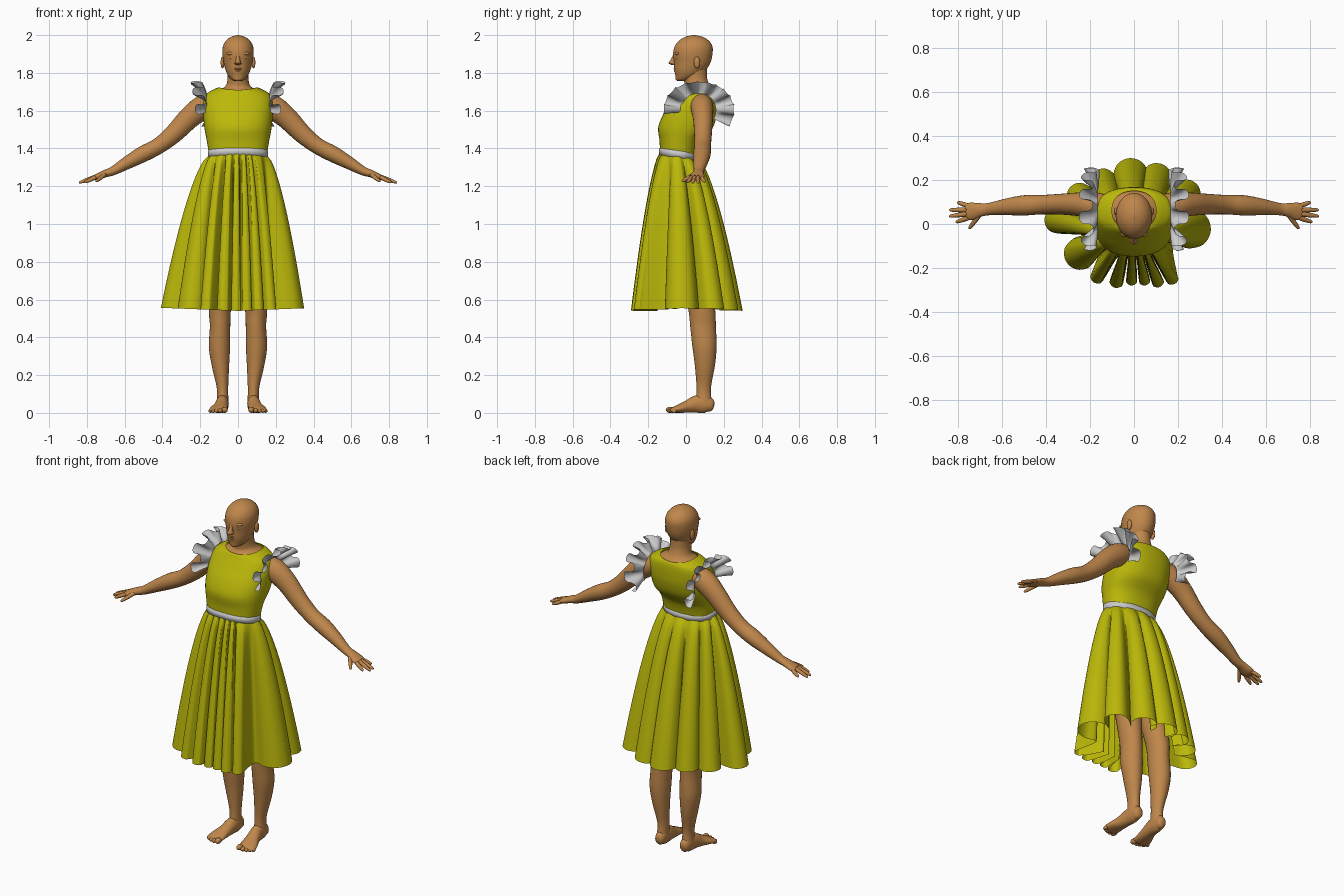
import bpy, bmesh
from math import sin, cos, pi, radians
from mathutils import Vector, Matrix

if "Cube" in bpy.data.objects:
    bpy.data.objects.remove(bpy.data.objects["Cube"])


def material(name, rgb):
    m = bpy.data.materials.new(name)
    m.diffuse_color = (*rgb, 1)
    m.use_nodes = True
    m.node_tree.nodes["Principled BSDF"].inputs["Base Color"].default_value = m.diffuse_color
    return m


SKIN = material("skin", (0.52, 0.24, 0.07))
CLOTH = material("yellow_cloth", (0.50, 0.48, 0.003))


def spline(keys, n, closed=False):
    """Catmull-Rom interpolation of tuples, n steps per key."""
    out, c = [], len(keys)
    get = (lambda i: keys[i % c]) if closed else (lambda i: keys[max(0, min(c - 1, i))])
    for i in range(c if closed else c - 1):
        for k in range(n):
            t = k / n
            p = zip(get(i - 1), get(i), get(i + 1), get(i + 2))
            out.append(tuple(0.5 * (2 * b + (d - a) * t + (2 * a - 5 * b + 4 * d - e) * t * t
                                    + (3 * b - a - 3 * d + e) * t ** 3) for a, b, d, e in p))
    return out if closed else out + [tuple(keys[-1])]


def skin_rings(name, rings, mat=None, closed=True, caps=False, mirror=False):
    """Bridge a list of equal-length point rings into a smooth mesh object."""
    n = len(rings[0])
    faces = []
    for r in range(len(rings) - 1):
        for i in range(n if closed else n - 1):
            j = (i + 1) % n
            faces.append((r * n + i, r * n + j, (r + 1) * n + j, (r + 1) * n + i))
    if caps:
        faces += [tuple(reversed(range(n))), tuple(range((len(rings) - 1) * n, len(rings) * n))]
    me = bpy.data.meshes.new(name)
    me.from_pydata([tuple(p) for r in rings for p in r], [], faces)
    me.shade_smooth()
    if mat:
        me.materials.append(mat)
    ob = bpy.data.objects.new(name, me)
    bpy.context.collection.objects.link(ob)
    if mirror:
        ob.modifiers.new("mirror", 'MIRROR')
    return ob


def sections(name, keys, mat, n=5, power=2.0, seg=40, **kw):
    """Loft horizontal sections (cx, cy, z, half_x, half_y, dip, tilt)."""
    keys = [tuple(k) + (0,) * (7 - len(k)) for k in keys]
    rings = []
    for cx, cy, z, hx, hy, dip, tilt in spline(keys, n):
        ring = []
        for i in range(seg):
            c, s = cos(2 * pi * i / seg), sin(2 * pi * i / seg)
            f = (abs(c) ** power + abs(s) ** power) ** (-1 / power)
            ring.append((cx + hx * c * f, cy + hy * s * f, z - dip * s * s - tilt * s))
        rings.append(ring)
    return skin_rings(name, rings, mat, **kw)


def tube(name, keys, mat, n=4, seg=16, **kw):
    """Sweep an ellipse along a path of (x, y, z, half_side, half_up)."""
    pts = spline(keys, n)
    rings = []
    for i, p in enumerate(pts):
        a, b = pts[max(0, i - 1)], pts[min(len(pts) - 1, i + 1)]
        d = (Vector(b[:3]) - Vector(a[:3])).normalized()
        side = d.cross(Vector((0, 0, 1))).normalized()
        up = side.cross(d)
        rings.append([Vector(p[:3]) + side * p[3] * cos(2 * pi * k / seg) + up * p[4] * sin(2 * pi * k / seg)
                      for k in range(seg)])
    return skin_rings(name, rings, mat, caps=True, mirror=True, **kw)


def blob(name, loc, size, mirror=False):
    """Ellipsoid of skin for small body features."""
    me = bpy.data.meshes.new(name)
    bm = bmesh.new()
    bmesh.ops.create_uvsphere(bm, u_segments=20, v_segments=12, radius=1,
                              matrix=Matrix.Translation(loc) @ Matrix.Diagonal((*size, 1)))
    bm.to_mesh(me)
    bm.free()
    me.shade_smooth()
    me.materials.append(SKIN)
    ob = bpy.data.objects.new(name, me)
    bpy.context.collection.objects.link(ob)
    if mirror:
        ob.modifiers.new("mirror", 'MIRROR')


# Head, neck and face
sections("head", [(0, -.02, 1.757, .016, .025), (0, -.008, 1.765, .034, .046), (0, .008, 1.785, .052, .064),
                  (0, .022, 1.815, .066, .084), (0, .033, 1.855, .076, .097), (0, .036, 1.90, .083, .104),
                  (0, .040, 1.94, .080, .100), (0, .042, 1.97, .064, .079), (0, .042, 1.99, .038, .048),
                  (0, .042, 2.0, .006, .008)], SKIN, caps=True)
sections("neck", [(0, .06, 1.66, .150, .098), (0, .062, 1.705, .112, .086), (0, .06, 1.728, .068, .068),
                  (0, .05, 1.77, .055, .062), (0, .045, 1.83, .056, .065)], SKIN)
sections("nose", [(0, -.066, 1.842, .012, .010), (0, -.073, 1.850, .018, .020), (0, -.070, 1.86, .013, .017),
                  (0, -.063, 1.885, .009, .010), (0, -.058, 1.905, .008, .006)], SKIN, caps=True, seg=16)
blob("upper_lip", (0, -.053, 1.822), (.024, .013, .006))
blob("lower_lip", (0, -.051, 1.811), (.020, .013, .007))
blob("chin", (0, -.038, 1.780), (.024, .018, .017))
blob("brow", (.033, -.046, 1.902), (.028, .014, .010), True)
blob("eye", (.032, -.045, 1.880), (.015, .013, .009), True)
blob("ear", (.082, .058, 1.855), (.010, .017, .031), True)

# Arms and hands
tube("arm", [(.13, .08, 1.64, .055, .055), (.19, .085, 1.615, .060, .064), (.26, .09, 1.56, .053, .058),
             (.34, .09, 1.478, .047, .050), (.42, .088, 1.414, .044, .043), (.50, .085, 1.372, .046, .043),
             (.58, .078, 1.328, .038, .035), (.66, .068, 1.282, .028, .024), (.70, .064, 1.268, .031, .020),
             (.74, .058, 1.252, .040, .017), (.765, .055, 1.245, .034, .012)], SKIN, seg=24)
fingers = {"index_finger": ((.755, .028, 1.247), (.812, .008, 1.220)),
           "middle_finger": ((.760, .046, 1.249), (.842, .035, 1.218)),
           "ring_finger": ((.760, .064, 1.249), (.842, .064, 1.218)),
           "little_finger": ((.752, .082, 1.247), (.805, .099, 1.224)),
           "thumb": ((.705, .040, 1.262), (.752, -.022, 1.225))}
for name, (a, b) in fingers.items():
    a, b = Vector(a), Vector(b)
    tube(name, [(*a.lerp(b, t), r, r) for t, r in
                ((0, .011), (.5, .0105), (.85, .008), (.97, .005), (1, .001))], SKIN, seg=10)

# Hips, legs and feet
sections("hips", [(0, -.04, 1.36, .130, .080), (0, -.025, 1.2, .150, .095), (0, .0, 1.05, .155, .095),
                  (0, .02, .95, .14, .085), (0, .025, .92, .10, .06)], SKIN, caps=True)
sections("leg", [(.080, .01, 1.0, .070, .085), (.086, .048, .75, .072, .080), (.096, .083, .55, .059, .071),
                 (.095, .09, .46, .054, .068), (.098, .098, .35, .056, .064), (.093, .10, .25, .046, .053),
                 (.082, .094, .13, .030, .038), (.082, .094, .05, .032, .044)], SKIN, seg=28, mirror=True)
foot = [(.080, .146, .03, .008, .012), (.080, .138, .033, .023, .028), (.081, .11, .045, .031, .045),
        (.083, .06, .047, .034, .047), (.090, .01, .034, .038, .034), (.100, -.035, .023, .047, .023),
        (.105, -.065, .016, .049, .016), (.105, -.082, .012, .040, .009)]
tube("foot", foot, SKIN, seg=24)
for i, (x, y, r) in enumerate([(.070, -.084, .016), (.094, -.087, .012), (.114, -.082, .011),
                               (.131, -.074, .010), (.146, -.062, .010)]):
    blob(f"toe_{i + 1}", (x, y, r), (r, r * 1.4, r), True)

# Bodice with a round neckline
sections("bodice", [(0, -.04, 1.365, .153, .098, 0, .014), (0, -.030, 1.44, .165, .110), (0, -.003, 1.51, .178, .144),
                    (0, .022, 1.58, .184, .142), (0, .044, 1.64, .184, .124), (0, .058, 1.685, .170, .108),
                    (0, .062, 1.712, .130, .098, .004), (0, .062, 1.724, .100, .088, .014)], CLOTH,
         power=2.3, seg=56)

# Waistband
sections("waistband", [(0, -.04, 1.35, .150, .096, 0, .014), (0, -.04, 1.352, .158, .102, 0, .014),
                       (0, -.04, 1.388, .158, .103, 0, .014), (0, -.04, 1.390, .150, .096, 0, .014)],
         None, n=1, power=2.2, seg=56)

# Pleated skirt: each fold is (tip x, tip y, half width) at the hem
folds = [(-.185, -.265, .032), (-.088, -.290, .031), (-.012, -.280, .025), (.052, -.280, .025),
         (.118, -.287, .027), (.190, -.270, .030), (.350, -.030, .090), (.295, .170, .065),
         (.135, .270, .072), (-.020, .300, .080), (-.180, .240, .065), (-.300, .155, .060),
         (-.408, .020, .060), (-.310, -.170, .075)]
TIPS = [Vector(f[:2]) for f in folds]
valleys = []
for i, tip in enumerate(TIPS):
    mid = (tip + TIPS[(i + 1) % len(TIPS)]) / 2
    valleys.append(mid * (0.54 if i < 5 else 0.66))
controls = []
for i, (tip, fold) in enumerate(zip(TIPS, folds)):
    d, w = tip.normalized(), fold[2]
    t = Vector((-d.y, d.x))
    before, after = valleys[i - 1].normalized(), valleys[i].normalized()
    for hem, u in ((tip - d * w * 1.05 - t * w, d + before * 1.2), (tip - d * w * .3 - t * w * .72, d * 2 + before),
                   (tip, d),
                   (tip - d * w * .3 + t * w * .72, d * 2 + after), (tip - d * w * 1.05 + t * w, d + after * 1.2),
                   (valleys[i], after)):
        u = u.normalized()
        controls.append((hem.x, hem.y, .152 * u.x, -.04 + .098 * u.y))
outline = spline(controls, 4, closed=True)
rows = 26
skirt = []
for r in range(rows + 1):
    t = r / rows
    f = t ** 0.64
    skirt.append([(wx + (hx - wx) * f, wy + (hy - wy) * f,
                   (1.365 - .14 * (wy + .04)) * (1 - t) + (.54 + .04 * abs(hx)) * t)
                  for hx, hy, wx, wy in outline])
skin_rings("skirt", skirt, CLOTH)

# Ruffled shoulder caps, a fan that waves in and out around the armhole
ruffle = []
COLS = 120
for r in range(9):
    v = r / 8
    row = []
    for i in range(COLS + 1):
        u = i / COLS
        a = radians(186 - 216 * u)
        phase = 2 * pi * 6 * (u + .02 * sin(9 * u))
        edge = .152 + .036 * cos(a) ** 2 + .004 * cos(2 * phase)
        radius = .090 + (edge - .090) * v
        x = .166 + (.030 + .024 * sin(a)) * v + .032 * v ** 0.8 * sin(phase)
        b = a + .06 * v * sin(2 * phase)
        row.append((x, .068 + radius * cos(b), 1.602 + radius * sin(b)))
    ruffle.append(row)
skin_rings("shoulder_ruffle", ruffle, None, closed=False, mirror=True)
